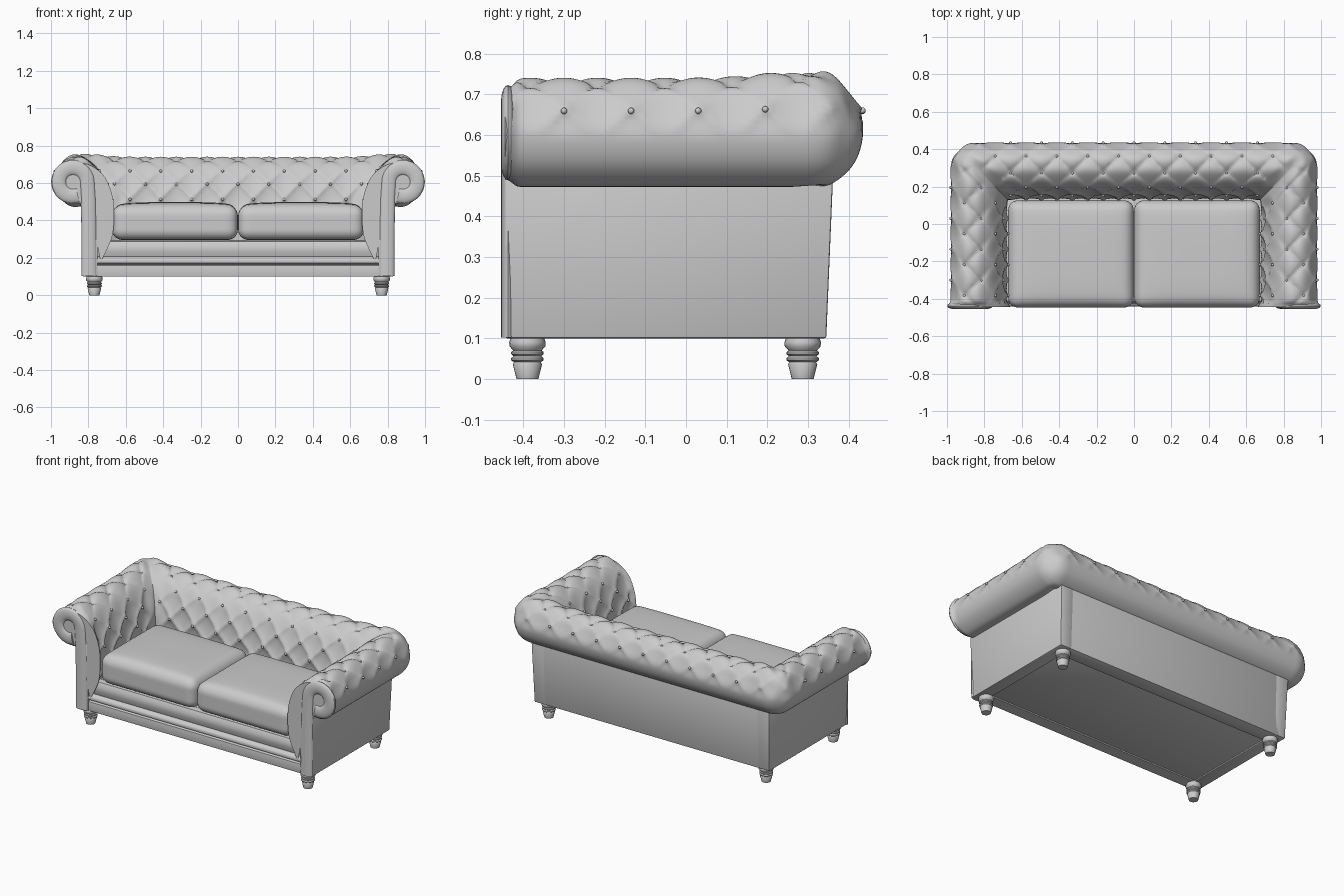
import bpy, bmesh, math
from mathutils import Vector

cube = bpy.data.objects.get("Cube")
if cube:
    bpy.data.objects.remove(cube)

leather = bpy.data.materials.new("grey_leather")
leather.use_nodes = True
GREY = (0.6, 0.6, 0.6, 1)
leather.diffuse_color = GREY
leather.node_tree.nodes["Principled BSDF"].inputs["Base Color"].default_value = GREY


def finish(name, bm, mirror="", angle=40):
    """Turn a bmesh into a shaded object, optionally mirrored about the centre."""
    bmesh.ops.recalc_face_normals(bm, faces=bm.faces)
    mesh = bpy.data.meshes.new(name)
    bm.to_mesh(mesh)
    bm.free()
    mesh.materials.append(leather)
    obj = bpy.data.objects.new(name, mesh)
    bpy.context.collection.objects.link(obj)
    bpy.ops.object.select_all(action="DESELECT")
    obj.select_set(True)
    bpy.context.view_layer.objects.active = obj
    bpy.ops.object.shade_smooth_by_angle(angle=math.radians(angle))
    if mirror:
        mod = obj.modifiers.new("mirror", "MIRROR")
        mod.use_axis = ("x" in mirror, "y" in mirror, False)
        mod.use_clip = False
        mod.merge_threshold = 0.0005
    return obj


def smoothstep(t):
    t = min(max(t, 0), 1)
    return t * t * (3 - 2 * t)


def resample(points, count):
    """Catmull-Rom through the points, then even arc-length samples."""
    pts = [Vector(p) for p in points]
    pts = [2 * pts[0] - pts[1]] + pts + [2 * pts[-1] - pts[-2]]
    dense = []
    for a, b, c, d in zip(pts, pts[1:], pts[2:], pts[3:]):
        for i in range(20):
            t = i / 20
            dense.append(0.5 * (2 * b + (c - a) * t + (2 * a - 5 * b + 4 * c - d) * t * t
                                + (3 * b - a - 3 * c + d) * t ** 3))
    dense.append(pts[-2])
    run = [0]
    for a, b in zip(dense, dense[1:]):
        run.append(run[-1] + (b - a).length)
    out, k = [], 0
    for i in range(count + 1):
        want = run[-1] * i / count
        while k < len(run) - 2 and run[k + 1] < want:
            k += 1
        out.append(dense[k].lerp(dense[k + 1], (want - run[k]) / (run[k + 1] - run[k])))
    return out, run[-1]


# ---- Tufted arms and back: one rolled section swept round a U ----
# Section points are (inset from the outer edge, height), inner face to underside of roll
SECTION = [(0.25, 0.17), (0.31, 0.31), (0.32, 0.46), (0.305, 0.56), (0.265, 0.65),
           (0.20, 0.705), (0.13, 0.722), (0.065, 0.705), (0.022, 0.66), (0.008, 0.60),
           (0.03, 0.535), (0.085, 0.488), (0.14, 0.48), (0.19, 0.50)]
ROWS = 90
OUT_X, OUT_Y, FRONT, ROUND = 0.995, 0.45, -0.445, 0.15
PITCH, ROW_GAP = 0.0825, 0.085
section, length = resample(SECTION, ROWS)
top_row = min(range(ROWS), key=lambda i: (section[i] - Vector((0.02, 0.67))).length)
V0 = length * top_row / ROWS


def tuft(u, v):
    """Puff height for a diamond lattice with a button at every whole corner."""
    a, b = (u + v) / 2, (u - v) / 2
    ridge = abs(math.sin(math.pi * a) * math.sin(math.pi * b)) ** 0.45
    near = (math.sin(math.pi * a) ** 2 + math.sin(math.pi * b) ** 2)
    return 0.022 * ridge - 0.010 * math.exp(-near * 7)


def surface(x, y, out, i):
    """Displaced point on the roll for plan position, outward direction and section row."""
    e, z = section[i]
    tangent = section[min(i + 1, ROWS)] - section[max(i - 1, 0)]
    tangent.normalize()
    side = (OUT_Y - y) - (OUT_X - x)
    u = (y - 0.03) / PITCH if side > 0 else x / PITCH
    v = (length * i / ROWS - V0) / ROW_GAP
    puff = tuft(u, v)
    under = smoothstep(v / 0.9)
    puff += (0.007 - puff) * under
    corner = 0.014 * max(0, ROUND - e) / ROUND
    puff = corner + (puff - corner) * smoothstep(abs(side) / 0.08)
    puff = -0.012 + (puff + 0.012) * smoothstep((y - FRONT) / 0.035)
    lift = 0.02 * math.exp(-((x - 0.85) ** 2 + (y - 0.3) ** 2) / 0.02) * smoothstep((z - 0.6) / 0.1)
    nx = tangent.y * -1
    return Vector((x - out[0] * nx * puff, y - out[1] * nx * puff, z - tangent.x * puff + lift))


def stations(e):
    """Plan positions and outward directions from arm front to the middle of the back."""
    r = max(0, ROUND - e)
    cx, cy = OUT_X - e - r, OUT_Y - e - r
    for k in range(80):
        yield cx + r, FRONT + (cy - FRONT) * k / 80, (1, 0)
    for k in range(13):
        a = math.pi / 2 * k / 12
        yield cx + r * math.cos(a), cy + r * math.sin(a), (math.cos(a), math.sin(a))
    for k in range(1, 91):
        yield cx * (1 - k / 90), cy + r, (0, 1)


bm = bmesh.new()
grid = [[bm.verts.new(surface(x, y, out, i)) for x, y, out in stations(section[i].x)]
        for i in range(ROWS + 1)]
for lo, hi in zip(grid, grid[1:]):
    for k in range(len(lo) - 1):
        bm.faces.new((lo[k], lo[k + 1], hi[k + 1], hi[k]))
bm.faces.new([row[0] for row in grid])
bmesh.ops.remove_doubles(bm, verts=bm.verts, dist=0.0002)
finish("tufted_arms_and_back", bm, "x", 60)

# Buttons sunk at the lattice corners
bm = bmesh.new()


def add_button(x, y, out, i):
    ball = bmesh.ops.create_icosphere(bm, subdivisions=2, radius=0.008)
    bmesh.ops.translate(bm, verts=ball["verts"], vec=surface(x, y, out, i))


for row in range(6):
    i = round((V0 - row * ROW_GAP) / length * ROWS)
    e = section[i].x
    for n in range(-12, 13):
        if (n + row) % 2:
            continue
        y, x = 0.03 + n * PITCH, n * PITCH
        if FRONT + 0.03 < y < OUT_Y - max(e, ROUND) - 0.03:
            add_button(OUT_X - e, y, (1, 0), i)
        if 0 <= x < OUT_X - max(e, ROUND) - 0.03:
            add_button(x, OUT_Y - e, (0, 1), i)
finish("buttons", bm, "x")


# ---- Body ----
def slab(name, x0, x1, y0, y1, z0, z1, lean_x=0, lean_y=0, mirror=""):
    """Box whose high-x and high-y faces lean outward toward the top."""
    bm = bmesh.new()
    bmesh.ops.create_cube(bm, size=1)
    for v in bm.verts:
        up = v.co.z > 0
        v.co = ((x1 + lean_x * up) if v.co.x > 0 else x0,
                (y1 + lean_y * up) if v.co.y > 0 else y0, z1 if up else z0)
    bmesh.ops.bevel(bm, geom=bm.edges[:], offset=0.005, segments=2, affect="EDGES", profile=0.5)
    return finish(name, bm, mirror)


slab("side_panel", 0.75, 0.83, FRONT, 0.345, 0.1, 0.53, 0.012, 0.018, "x")
slab("back_panel", -0.79, 0.79, 0.25, 0.345, 0.1, 0.53, 0, 0.018)
slab("seat_deck", -0.77, 0.77, -0.38, 0.3, 0.108, 0.295)

# Moulded front rail, extruded across between the arm posts
RAIL = [(-0.36, 0.1), (-0.435, 0.1), (-0.44, 0.13), (-0.436, 0.158), (-0.422, 0.164),
        (-0.438, 0.172), (-0.442, 0.185), (-0.436, 0.198), (-0.415, 0.206), (-0.425, 0.235),
        (-0.425, 0.265), (-0.412, 0.288), (-0.36, 0.295)]
bm = bmesh.new()
face = bm.faces.new([bm.verts.new((-0.76, y, z)) for y, z in RAIL])
ext = bmesh.ops.extrude_face_region(bm, geom=[face])
bmesh.ops.translate(bm, vec=(1.52, 0, 0), verts=[g for g in ext["geom"] if isinstance(g, bmesh.types.BMVert)])
bm.faces.new([v for v in face.verts]) if not face.is_valid else None
finish("front_rail", bm, "", 45)

# Scrolled facing on the front of each arm: a flattened tube along a hooked path
path = [(0.795, 0.102), (0.796, 0.25), (0.797, 0.4), (0.80, 0.52)]
for k in range(25):
    a = math.radians(175 - 285 * k / 24)
    path.append((0.882 + 0.076 * math.cos(a), 0.606 + 0.076 * math.sin(a)))
bm = bmesh.new()
rings = []
for k, (x, z) in enumerate(path):
    a, b = path[max(k - 1, 0)], path[min(k + 1, len(path) - 1)]
    d = Vector((b[0] - a[0], b[1] - a[1])).normalized()
    ring = []
    for j in range(16):
        t = math.tau * j / 16
        w = 0.041 * math.cos(t)
        ring.append(bm.verts.new((x + d.y * w, -0.438 + 0.017 * math.sin(t), z - d.x * w)))
    rings.append(ring)
for a, b in zip(rings, rings[1:]):
    for j in range(16):
        bm.faces.new((a[j], a[(j + 1) % 16], b[(j + 1) % 16], b[j]))
bm.faces.new(rings[0])
bm.faces.new(rings[-1])
finish("arm_scroll", bm, "x", 50)

# ---- Seat cushions: rounded boxes with a crowned top ----
HALF, EDGE = Vector((0.336, 0.287, 0.092)), 0.055
bm = bmesh.new()
bmesh.ops.create_cube(bm, size=2)
bmesh.ops.subdivide_edges(bm, edges=bm.edges[:], cuts=23, use_grid_fill=True)
for v in bm.verts:
    unit = v.co.copy()
    # Pack samples toward the rims so the rounding stays smooth
    p = Vector([math.sin(c * math.pi / 2) * h for c, h in zip(unit, HALF)])
    core = Vector([min(max(c, EDGE - h), h - EDGE) for c, h in zip(p, HALF)])
    p = core + (p - core).normalized() * EDGE
    crown = (1 - (p.x / HALF.x) ** 4) * (1 - (p.y / HALF.y) ** 4)
    p.z += 0.018 * crown * max(0, p.z / HALF.z)
    v.co = p + Vector((0.337, -0.16, 0.388))
finish("seat_cushion", bm, "x", 60)

# ---- Turned feet ----
FOOT = [(0, 0), (0.027, 0), (0.036, 0.036), (0.033, 0.041), (0.040, 0.046), (0.040, 0.051),
        (0.034, 0.056), (0.040, 0.061), (0.040, 0.066), (0.035, 0.070), (0.044, 0.080),
        (0.045, 0.090), (0.040, 0.104)]
bm = bmesh.new()
for foot_y in (-0.39, 0.287):
    verts = [bm.verts.new((r, 0, z)) for r, z in FOOT]
    edges = [bm.edges.new(pair) for pair in zip(verts, verts[1:])]
    spun = bmesh.ops.spin(bm, geom=verts + edges, cent=(0, 0, 0), axis=(0, 0, 1),
                          angle=math.tau, steps=20)
    new = [v for v in bm.verts if not v.tag]
    for v in new:
        v.co += Vector((0.768, foot_y, 0))
        v.tag = True
bmesh.ops.remove_doubles(bm, verts=bm.verts, dist=0.0002)
finish("turned_feet", bm, "x", 45)
